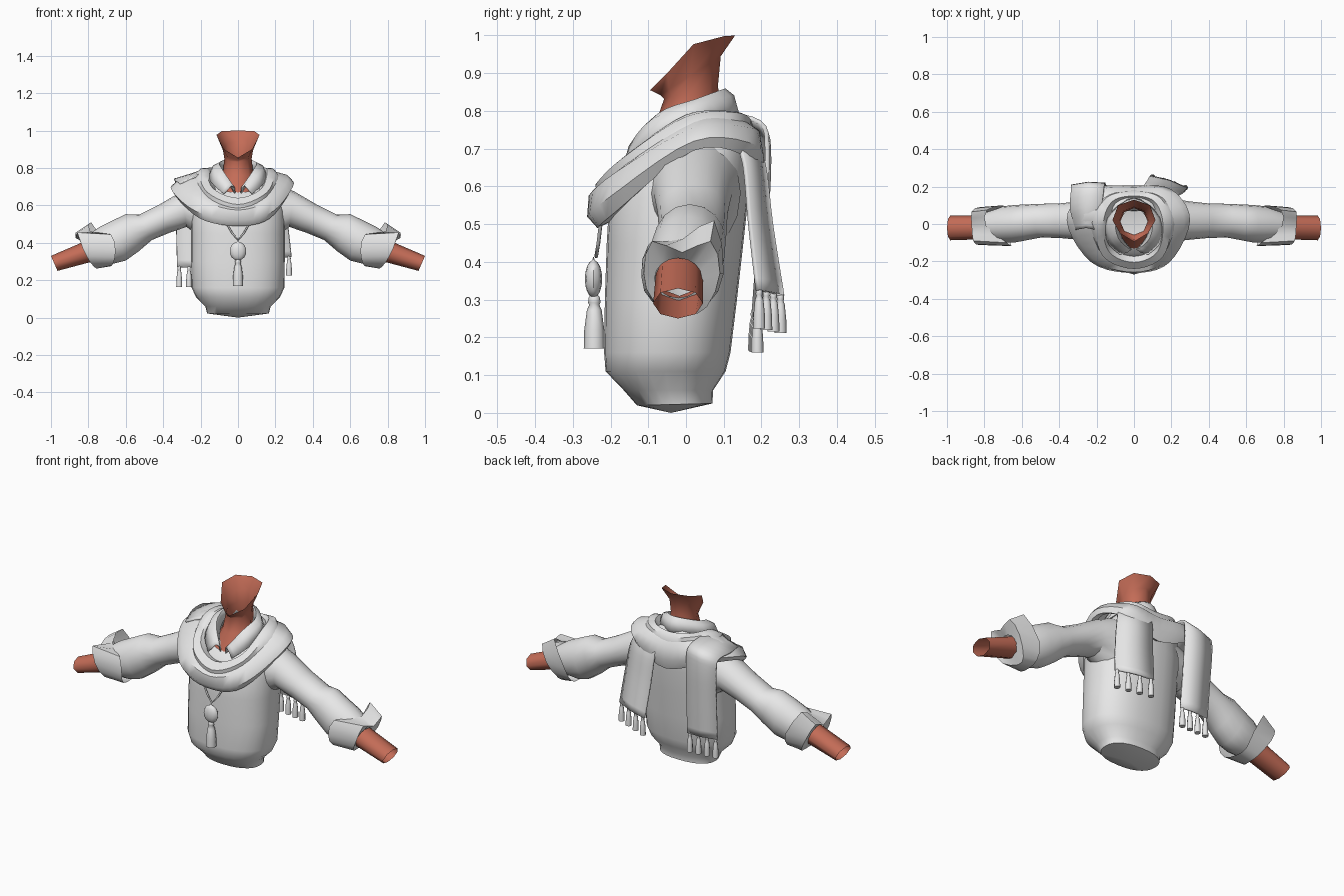
import bpy, bmesh, math
from mathutils import Vector

if "Cube" in bpy.data.objects:
    bpy.data.objects.remove(bpy.data.objects["Cube"])


def material(name, rgb):
    m = bpy.data.materials.new(name)
    m.diffuse_color = (*rgb, 1)
    m.use_nodes = True
    m.node_tree.nodes["Principled BSDF"].inputs["Base Color"].default_value = m.diffuse_color
    return m


CLOTH = material("grey cloth", (0.8, 0.8, 0.8))
SKIN = material("red brown skin", (0.55, 0.15, 0.095))


def loft(name, rings, mat, closed=True, cap_first=None, cap_last=False,
         thick=0, angle=40, mirror=False):
    """Skin a list of equal-length point rows; cap_first is a centre point."""
    bm = bmesh.new()
    rows = [[bm.verts.new(p) for p in r] for r in rings]
    n = len(rows[0])
    for a, b in zip(rows, rows[1:]):
        for i in range(n if closed else n - 1):
            j = (i + 1) % n
            bm.faces.new((a[i], a[j], b[j], b[i]))
    if cap_first is not None:
        c = bm.verts.new(cap_first)
        for i in range(n):
            bm.faces.new((c, rows[0][(i + 1) % n], rows[0][i]))
    if cap_last:
        bm.faces.new(rows[-1])
    bmesh.ops.recalc_face_normals(bm, faces=bm.faces)
    me = bpy.data.meshes.new(name)
    bm.to_mesh(me)
    bm.free()
    me.materials.append(mat)
    me.shade_smooth()
    me.set_sharp_from_angle(angle=math.radians(angle))
    ob = bpy.data.objects.new(name, me)
    bpy.context.collection.objects.link(ob)
    if thick:
        s = ob.modifiers.new("thickness", 'SOLIDIFY')
        s.thickness = thick
        s.offset = 0
    if mirror:
        m = ob.modifiers.new("other side", 'MIRROR')
        m.use_clip = False
        m.use_mirror_merge = False
    return ob


def body_ring(hx, yf, yb, zf, zb, n=28, p=0.85):
    """Horizontal ring, height running from zf at the front to zb at the back."""
    out = []
    for i in range(n):
        a = 2 * math.pi * i / n
        s, c = math.sin(a), math.cos(a)
        s = math.copysign(abs(s) ** p, s)
        c = math.copysign(abs(c) ** p, c)
        t = (1 - c) / 2
        out.append((hx * s, yf + (yb - yf) * t, zf + (zb - zf) * t))
    return out


def arm_ring(tx, tz, bx, bz, yf, yb, n=16):
    """Ring across an arm from its top point, bottom point and depth range."""
    out = []
    for i in range(n):
        a = 2 * math.pi * i / n
        t = (1 - math.cos(a)) / 2
        out.append((tx + (bx - tx) * t, (yf + yb) / 2 + (yb - yf) / 2 * math.sin(a),
                    tz + (bz - tz) * t))
    return out


def spline(pts, sub, loop):
    """Catmull-Rom points through the given points."""
    v = [Vector(p) for p in pts]
    n = len(v)
    get = (lambda i: v[i % n]) if loop else (lambda i: v[max(0, min(n - 1, i))])
    out = []
    for i in range(n if loop else n - 1):
        a, b, c, d = get(i - 1), get(i), get(i + 1), get(i + 2)
        for k in range(sub):
            t = k / sub
            out.append(0.5 * (2 * b + (c - a) * t + (2 * a - 5 * b + 4 * c - d) * t * t
                              + (3 * b - a - 3 * c + d) * t ** 3))
    return out if loop else out + [v[-1]]


# Sweater body
torso = [(.165, -.13, .07, .02, .025), (.175, -.165, .072, .06, .06),
         (.225, -.213, .105, .11, .11), (.248, -.217, .118, .16, .16),
         (.25, -.215, .135, .3, .3), (.25, -.21, .152, .45, .45),
         (.25, -.203, .166, .57, .58), (.235, -.18, .17, .62, .7),
         (.19, -.155, .16, .65, .765), (.125, -.13, .125, .67, .80)]
loft("sweater_body", [body_ring(*r) for r in torso], CLOTH, cap_first=(0, -.04, 0))

# Sleeves
sleeve = [(.14, .745, .19, .42, -.10, .145), (.30, .675, .275, .485, -.085, .122),
          (.42, .605, .37, .452, -.075, .11), (.53, .55, .46, .415, -.072, .108),
          (.60, .553, .53, .355, -.085, .105), (.665, .522, .60, .305, -.098, .102),
          (.74, .485, .66, .29, -.1, .095), (.82, .43, .745, .29, -.085, .065)]
loft("sleeves", [arm_ring(*r) for r in sleeve], CLOTH, mirror=True)

# Turned-back cuffs with a split, pointed upper edge
cuff_upper = [(.79, -.01, .46), (.68, -.10, .445), (.655, -.118, .36), (.665, -.09, .295),
              (.68, 0, .275), (.685, .06, .29), (.70, .1, .37), (.785, .075, .51)]
cuff_lower = [(.868, -.01, .425), (.86, -.09, .455), (.83, -.112, .37), (.79, -.085, .295),
              (.757, 0, .262), (.77, .055, .28), (.825, .09, .37), (.868, .065, .455)]
inner = arm_ring(.83, .41, .79, .305, .042, -.083, 16)
loft("cuffs", [spline(cuff_upper, 2, True), spline(cuff_lower, 2, True), inner],
     CLOTH, mirror=True, angle=50)

# Bare forearms, open at the wrist
loft("forearms", [arm_ring(.78, .425, .74, .31, -.08, .045, 8),
                  arm_ring(1.0, .33, .965, .25, -.087, .045, 8)],
     SKIN, mirror=True, angle=60)

# Neck, open with a slanted upper rim
half = [(.075, -.05, .90), (.115, .02, .977), (.085, .1, .998)]
rim = [(0, -.095, .855)] + half + [(0, .13, 1.0)] + [(-x, y, z) for x, y, z in half[::-1]]
loft("neck", [body_ring(.12, -.137, .11, .66, .72, 8, 1),
              body_ring(.08, -.085, .088, .755, .8, 8, 1),
              body_ring(.073, -.058, .085, .832, .87, 8, 1),
              body_ring(.08, -.068, .092, .842, .945, 8, 1), rim], SKIN, angle=60)

# Folded shirt collar, open at the front
def collar_row(pts):
    return spline(pts + [(-x, y, z) for x, y, z in pts[-2::-1]], 4, False)


loft("collar", [collar_row([(.015, -.135, .66), (.066, -.07, .75), (.08, .02, .79), (0, .092, .80)]),
                collar_row([(.02, -.14, .695), (.085, -.075, .79), (.095, .03, .83), (0, .105, .857)]),
                collar_row([(.035, -.15, .705), (.115, -.09, .775), (.125, .03, .815), (0, .125, .84)]),
                collar_row([(.075, -.162, .66), (.14, -.095, .72), (.145, .03, .765), (0, .14, .785)])],
     CLOTH, closed=False, thick=.006, angle=60)


# Scarf wraps: each row is a loop given by five points from front to back
def scarf(name, rows, left):
    rings = []
    for r in rows:
        pts = r + [(-x * left, y, z - (.025 if left > 1 and x > .25 else 0))
                   for x, y, z in r[3:0:-1]]
        rings.append(spline(pts, 5, True))
    tuck = [Vector((p.x * .86, p.y * .86, p.z + .015)) for p in rings[0]]
    return loft(name, [tuck] + rings, CLOTH, angle=50)


scarf("scarf_outer_wrap", [
    [(0, -.235, .49), (.17, -.19, .53), (.287, .02, .695), (.2, .165, .675), (0, .19, .595)],
    [(0, -.262, .52), (.19, -.205, .57), (.3, .02, .72), (.2, .185, .71), (0, .205, .65)],
    [(0, -.258, .575), (.18, -.19, .635), (.27, .02, .755), (.17, .175, .755), (0, .195, .73)],
    [(0, -.20, .605), (.14, -.155, .66), (.17, .02, .78), (.12, .13, .785), (0, .15, .775)]], 1.2)
scarf("scarf_inner_wrap", [
    [(0, -.235, .565), (.15, -.175, .63), (.22, 0, .755), (.16, .14, .76), (0, .18, .735)],
    [(0, -.24, .605), (.155, -.175, .67), (.195, 0, .785), (.14, .14, .795), (0, .175, .77)],
    [(0, -.205, .64), (.125, -.15, .69), (.155, 0, .79), (.11, .12, .80), (0, .15, .79)],
    [(0, -.165, .625), (.1, -.12, .66), (.12, 0, .75), (.09, .10, .76), (0, .12, .76)]], 1.06)


def tassel(name, top, length, r):
    """Hanging tassel: a small knot over a widening skirt."""
    prof = [(.35, 0), (.55, .05), (.58, .14), (.48, .18), (.7, .28), (.95, .65), (1, 1)]
    rings = [[(top[0] + r * k * math.cos(a * math.pi / 4),
               top[1] + r * k * math.sin(a * math.pi / 4), top[2] - length * d)
              for a in range(8)] for k, d in prof]
    loft(name, rings, CLOTH, cap_first=top, cap_last=True, angle=60)


# Scarf tails hanging at the back: outer and inner edges, then four tassels each
tails = {
    "left": ([(-.31, -.03, .715), (-.34, .08, .735), (-.335, .185, .73), (-.335, .205, .66),
              (-.33, .195, .48), (-.325, .18, .27)],
             [(-.2, -.03, .765), (-.175, .08, .79), (-.16, .195, .77), (-.155, .215, .69),
              (-.15, .205, .48), (-.145, .19, .265)], .11),
    "right": ([(.21, .13, .72), (.24, .155, .66), (.265, .17, .5), (.285, .19, .325)],
              [(.05, .17, .72), (.055, .205, .66), (.068, .225, .5), (.085, .255, .31)], .105)}
for side, (outer, inner_edge, length) in tails.items():
    a, b = spline(outer, 4, False), spline(inner_edge, 4, False)
    mid = [(p + q) / 2 + Vector((0, .01, 0)) for p, q in zip(a, b)]
    loft("scarf_tail_" + side, [a, mid, b], CLOTH, closed=False, thick=.012, angle=50)
    for i in range(4):
        p = a[-1].lerp(b[-1], .06 + i * .29)
        tassel(f"scarf_tassel_{side}_{i + 1}", (p.x, p.y, p.z + .005), length, .016)

# Pendant: cord, bead and tassel
cord = bpy.data.curves.new("pendant_cord", 'CURVE')
cord.dimensions = '3D'
cord.bevel_depth = .005
cord.bevel_resolution = 1
sp = cord.splines.new('POLY')
path = [(-.065, -.225, .51), (-.03, -.232, .45), (0, -.238, .415), (.03, -.232, .45), (.065, -.225, .51)]
sp.points.add(len(path) - 1)
for pt, co in zip(sp.points, path):
    pt.co = (*co, 1)
cord.materials.append(CLOTH)
bpy.context.collection.objects.link(bpy.data.objects.new("pendant_cord", cord))

bead = [[(.044 * math.sin(t) * math.sin(a * math.pi / 6),
          -.245 + .023 * math.sin(t) * math.cos(a * math.pi / 6),
          .355 + .05 * math.cos(t)) for a in range(12)]
        for t in [.15 + i * (math.pi - .3) / 8 for i in range(9)]]
loft("pendant_bead", bead, CLOTH, cap_first=(0, -.245, .415), cap_last=True)
tassel("pendant_tassel", (0, -.243, .312), .142, .028)
